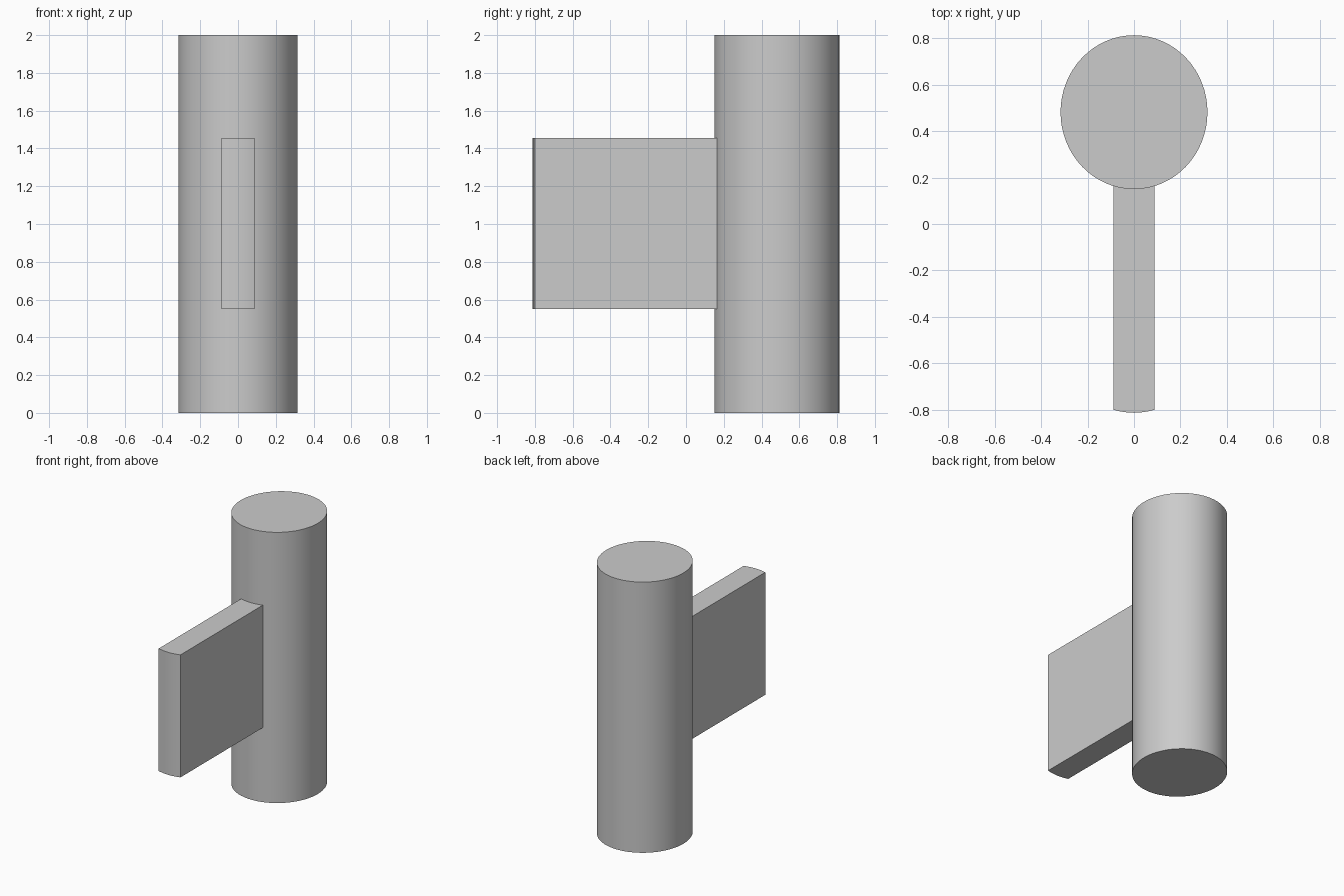
import bpy, bmesh, math

if "Cube" in bpy.data.objects:
    bpy.data.objects.remove(bpy.data.objects["Cube"])

RX, RY, CY = 0.316, 0.331, 0.481     # oval post: radii and centre in y
HALF = 0.0885                        # half thickness of the fin
FRONT_CY = -0.812 + RY               # centre of the fin's curved front edge

grey = bpy.data.materials.new("plain grey")
grey.diffuse_color = (0.6, 0.6, 0.6, 1)
grey.use_nodes = True
grey.node_tree.nodes["Principled BSDF"].inputs["Base Color"].default_value = grey.diffuse_color


def extrude_profile(name, points, z0, z1):
    """Closed prism from a counter-clockwise outline."""
    bm = bmesh.new()
    low = [bm.verts.new((x, y, z0)) for x, y in points]
    high = [bm.verts.new((x, y, z1)) for x, y in points]
    bm.faces.new(low[::-1])
    bm.faces.new(high)
    n = len(points)
    for i in range(n):
        j = (i + 1) % n
        bm.faces.new((low[i], low[j], high[j], high[i]))
    bm.normal_update()
    mesh = bpy.data.meshes.new(name)
    bm.to_mesh(mesh)
    bm.free()
    mesh.materials.append(grey)
    obj = bpy.data.objects.new(name, mesh)
    bpy.context.collection.objects.link(obj)
    bpy.ops.object.select_all(action='DESELECT')
    obj.select_set(True)
    bpy.context.view_layer.objects.active = obj
    bpy.ops.object.shade_smooth_by_angle(angle=math.radians(30))
    return obj


def front_arc(cy, steps=8):
    """Front part of the oval, limited to the fin thickness, left to right."""
    xs = [-HALF + 2 * HALF * i / steps for i in range(steps + 1)]
    return [(x, cy - RY * math.sqrt(1 - (x / RX) ** 2)) for x in xs]


# Tall oval post
N = 64
oval = [(RX * math.cos(2 * math.pi * i / N), CY + RY * math.sin(2 * math.pi * i / N))
        for i in range(N)]
extrude_profile("post", oval, 0.0, 2.0)

# Fin with a curved front edge; its rear follows the post, sunk in slightly
fin = front_arc(FRONT_CY) + front_arc(CY + 0.004)[::-1]
extrude_profile("fin", fin, 0.55, 1.455)
